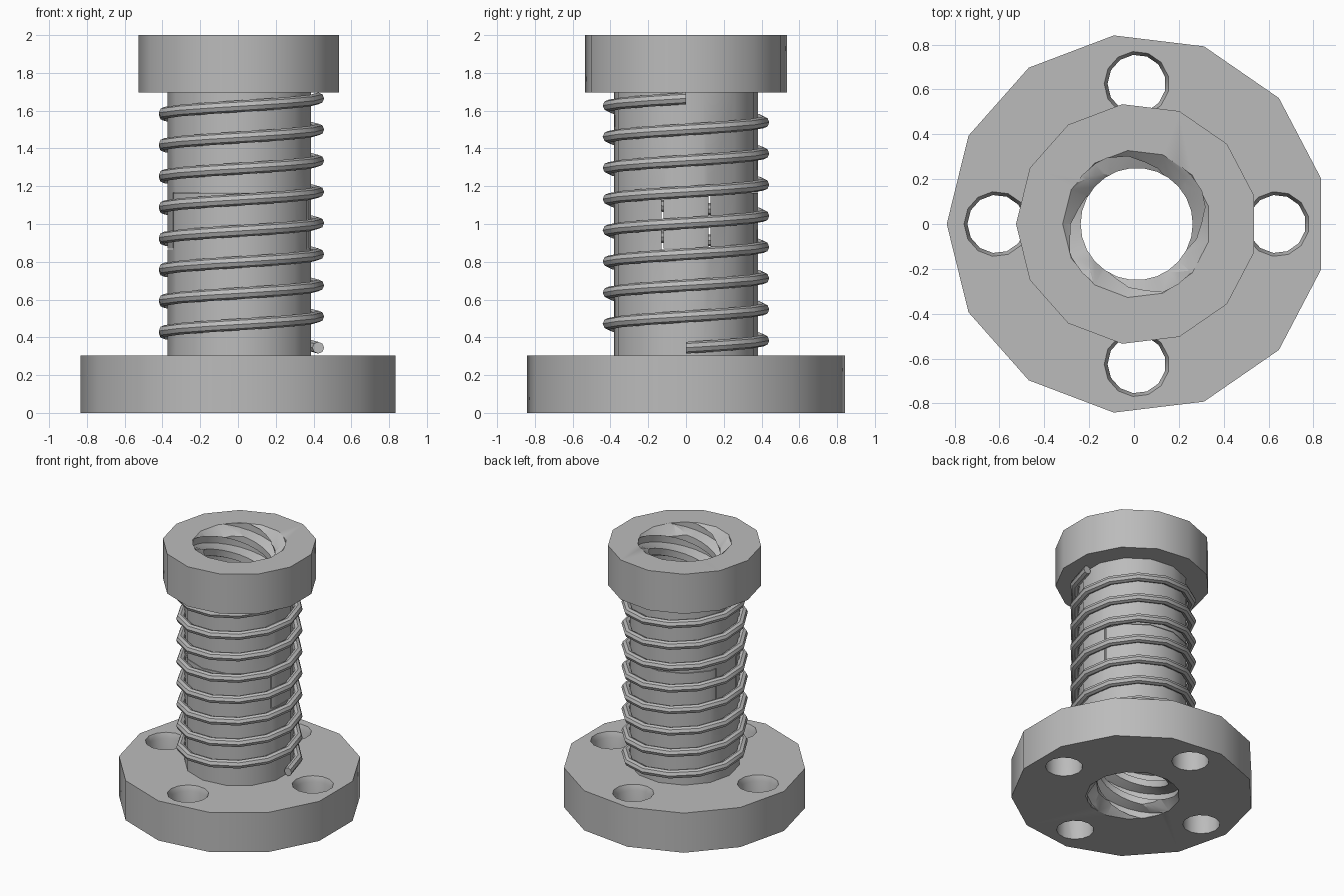
import bpy, bmesh
from math import pi, cos, sin, radians
from mathutils import Vector

SIDES = 13
CX = 0.012            # the odd-sided rings sit slightly off centre
SPLIT, TAB_END = 1.165, 0.87

if "Cube" in bpy.data.objects:
    bpy.data.objects.remove(bpy.data.objects["Cube"])

steel = bpy.data.materials.new("grey_steel")
steel.use_nodes = True
GREY = (0.5, 0.5, 0.5, 1)
steel.diffuse_color = GREY
steel.node_tree.nodes["Principled BSDF"].inputs["Base Color"].default_value = GREY


def finish(name, bm):
    """Turn a bmesh into an object with the steel material."""
    bmesh.ops.recalc_face_normals(bm, faces=bm.faces)
    mesh = bpy.data.meshes.new(name)
    bm.to_mesh(mesh)
    bm.free()
    mesh.materials.append(steel)
    obj = bpy.data.objects.new(name, mesh)
    bpy.context.collection.objects.link(obj)
    return obj


def lathe(name, profile, x=CX, y=0.0):
    """Solid of revolution from (radius, z) points, with flat end caps."""
    bm = bmesh.new()
    rings = []
    for r, z in profile:
        angles = [pi + 2 * pi * j / SIDES for j in range(SIDES)]
        rings.append([bm.verts.new((x + r * cos(a), y + r * sin(a), z)) for a in angles])
    for low, high in zip(rings, rings[1:]):
        for j in range(SIDES):
            k = (j + 1) % SIDES
            bm.faces.new((low[j], low[k], high[k], high[j]))
    bm.faces.new(rings[0])
    bm.faces.new(rings[-1])
    return finish(name, bm)


def box(name, low, high):
    bm = bmesh.new()
    bmesh.ops.create_cube(bm, size=1)
    low, high = Vector(low), Vector(high)
    for v in bm.verts:
        v.co = (low + high) / 2 + v.co * (high - low)
    return finish(name, bm)


def thread_cutter():
    """Four-start screw with a trapezoid profile, trimmed flat at both ends."""
    lead, starts, segs = 0.607, 4, 26
    pitch = lead / starts
    tooth = ((0.25, 0), (0.25, 0.34), (0.325, 0.5), (0.325, 0.84))
    rows = [(r, -0.9 + pitch * (i + t)) for i in range(22) for r, t in tooth]
    turn = starts * len(tooth)
    bm = bmesh.new()
    cols = []
    for j in range(segs):
        a = 2 * pi * j / segs
        cols.append([bm.verts.new((CX + r * cos(a), r * sin(a), z + lead * j / segs))
                     for r, z in rows])
    for j in range(segs):
        a = cols[j]
        b = cols[j + 1] if j + 1 < segs else cols[0][turn:]
        for i in range(len(b) - 1):
            bm.faces.new((a[i], b[i], b[i + 1], a[i + 1]))
    for z, up in ((-0.05, -1), (2.05, 1)):
        geom = bm.verts[:] + bm.edges[:] + bm.faces[:]
        bmesh.ops.bisect_plane(bm, geom=geom, plane_co=(0, 0, z),
                               plane_no=(0, 0, up), clear_outer=True)
    bmesh.ops.holes_fill(bm, edges=[e for e in bm.edges if e.is_boundary], sides=0)
    bmesh.ops.triangulate(bm, faces=bm.faces[:])
    return finish("thread_cutter", bm)


def cut(obj, cutters):
    bpy.context.view_layer.objects.active = obj
    for c in cutters:
        mod = obj.modifiers.new("cut", 'BOOLEAN')
        mod.operation, mod.solver, mod.object = 'DIFFERENCE', 'EXACT', c
        bpy.ops.object.modifier_apply(modifier=mod.name)


def smooth(obj):
    bpy.ops.object.select_all(action='DESELECT')
    obj.select_set(True)
    bpy.context.view_layer.objects.active = obj
    bpy.ops.object.shade_smooth_by_angle(angle=radians(30))


# Cutters for the bore
thread = thread_cutter()
bottom_chamfer = lathe("bottom_chamfer", [(0.34, -0.02), (0.33, 0), (0.25, 0.07)])
top_chamfer = lathe("top_chamfer", [(0.25, 1.93), (0.33, 2), (0.34, 2.02)])

# Flanged nut with countersunk mounting holes and slots for the tabs
flanged_nut = lathe("flanged_nut", [(0.847, 0), (0.847, 0.305), (0.385, 0.305),
                                    (0.385, SPLIT - 0.002)])
hole_profile = [(0.13, -0.02), (0.13, 0.265), (0.145, 0.305), (0.145, 0.33)]
holes = [lathe("hole_cutter", hole_profile, CX + 0.625 * dx, 0.625 * dy)
         for dx, dy in ((1, 0), (-1, 0), (0, 1), (0, -1))]
slot = box("slot_cutter", (-1, -0.13, TAB_END - 0.004), (1, 0.13, 1.5))
cut(flanged_nut, [thread, bottom_chamfer, slot] + holes)

# Sliding nut with collar and two tabs that reach into the slots
collar_nut = lathe("collar_nut", [(0.385, TAB_END), (0.385, 1.695), (0.538, 1.695),
                                  (0.538, 2)])
sides = [box("tab_cutter", (-1, min(s * 0.12, s), 0.5), (1, max(s * 0.12, s), SPLIT + 0.002))
         for s in (1, -1)]
cut(collar_nut, [thread, top_chamfer] + sides)

for c in [thread, bottom_chamfer, top_chamfer, slot] + holes + sides:
    bpy.data.objects.remove(c)

# Coil spring: a round wire swept up a coarse helix
TURNS, WIRE, COIL = 8, 0.031, 0.413
bm = bmesh.new()
rings = []
for j in range(TURNS * SIDES + 1):
    a = 2 * pi * j / SIDES
    z = 0.345 + 1.32 * j / (TURNS * SIDES)
    ring = []
    for k in range(8):
        b = 2 * pi * k / 8
        r = COIL + WIRE * cos(b)
        ring.append(bm.verts.new((CX + r * cos(a), r * sin(a), z + WIRE * sin(b))))
    rings.append(ring)
for p, q in zip(rings, rings[1:]):
    for k in range(8):
        n = (k + 1) % 8
        bm.faces.new((p[k], p[n], q[n], q[k]))
bm.faces.new(rings[0])
bm.faces.new(rings[-1])
spring = finish("coil_spring", bm)

for obj in (flanged_nut, collar_nut, spring):
    smooth(obj)
